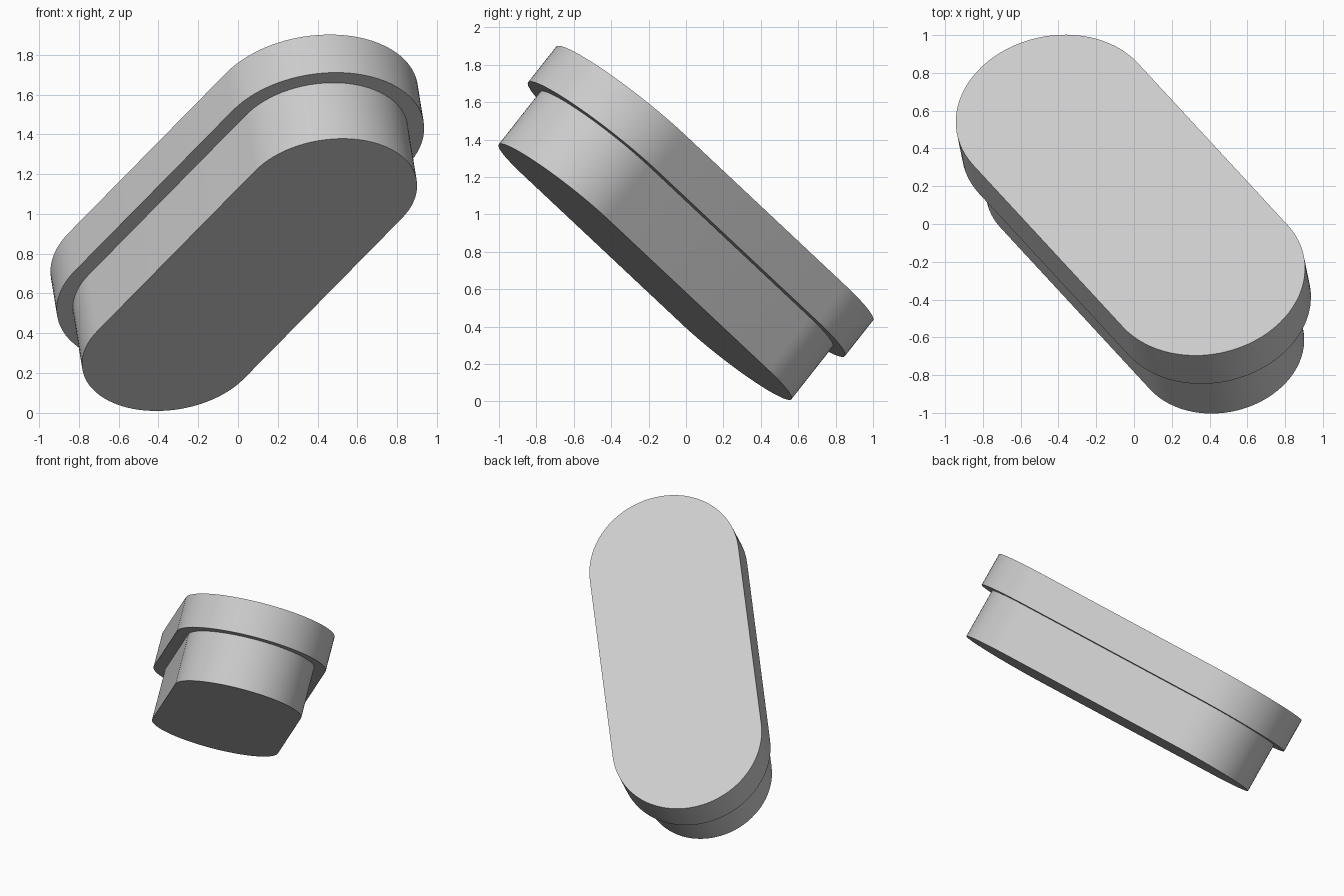
import bpy, bmesh
from math import pi, cos, sin, radians
from mathutils import Matrix, Vector

if "Cube" in bpy.data.objects:
    bpy.data.objects.remove(bpy.data.objects["Cube"])

grey = bpy.data.materials.new("light grey")
grey.use_nodes = True
COLOUR = (0.605, 0.605, 0.605, 1)
grey.diffuse_color = COLOUR
grey.node_tree.nodes["Principled BSDF"].inputs["Base Color"].default_value = COLOUR

# Tilted frame: long axis, width axis and thickness axis
normal = Vector((-0.127, 0.614, 0.779)).normalized()
along = Vector((0.558, -0.603, 0.567))
along = (along - normal * along.dot(normal)).normalized()
across = normal.cross(along)
frame = Matrix((along, across, normal)).transposed().to_4x4()
frame.translation = (-0.019, 0.153, 1.165)  # centre of the top face

HALF = 0.71      # half the distance between the two end arcs
SEGMENTS = 40    # per end arc


def slot_prism(name, radius, low, high):
    """Round-ended prism between two depths along the thickness axis."""
    bm = bmesh.new()
    ring = []
    for side in (1, -1):
        for i in range(SEGMENTS + 1):
            a = pi * i / SEGMENTS - pi / 2
            ring.append(bm.verts.new((side * (HALF + radius * cos(a)),
                                      side * radius * sin(a), low)))
    base = bm.faces.new(ring)
    top = bmesh.ops.extrude_face_region(bm, geom=[base], use_keep_orig=True)["geom"]
    moved = [g for g in top if isinstance(g, bmesh.types.BMVert)]
    bmesh.ops.translate(bm, verts=moved, vec=(0, 0, high - low))
    bmesh.ops.recalc_face_normals(bm, faces=bm.faces[:])
    mesh = bpy.data.meshes.new(name)
    bm.to_mesh(mesh)
    bm.free()
    mesh.materials.append(grey)
    obj = bpy.data.objects.new(name, mesh)
    bpy.context.collection.objects.link(obj)
    obj.matrix_world = frame
    bpy.ops.object.select_all(action='DESELECT')
    obj.select_set(True)
    bpy.context.view_layer.objects.active = obj
    bpy.ops.object.shade_smooth_by_angle(angle=radians(30))
    return obj


# Wide cap, and the narrower plug seated into its underside
slot_prism("cap", 0.532, -0.245, 0)
slot_prism("plug", 0.45, -0.606, -0.225)
